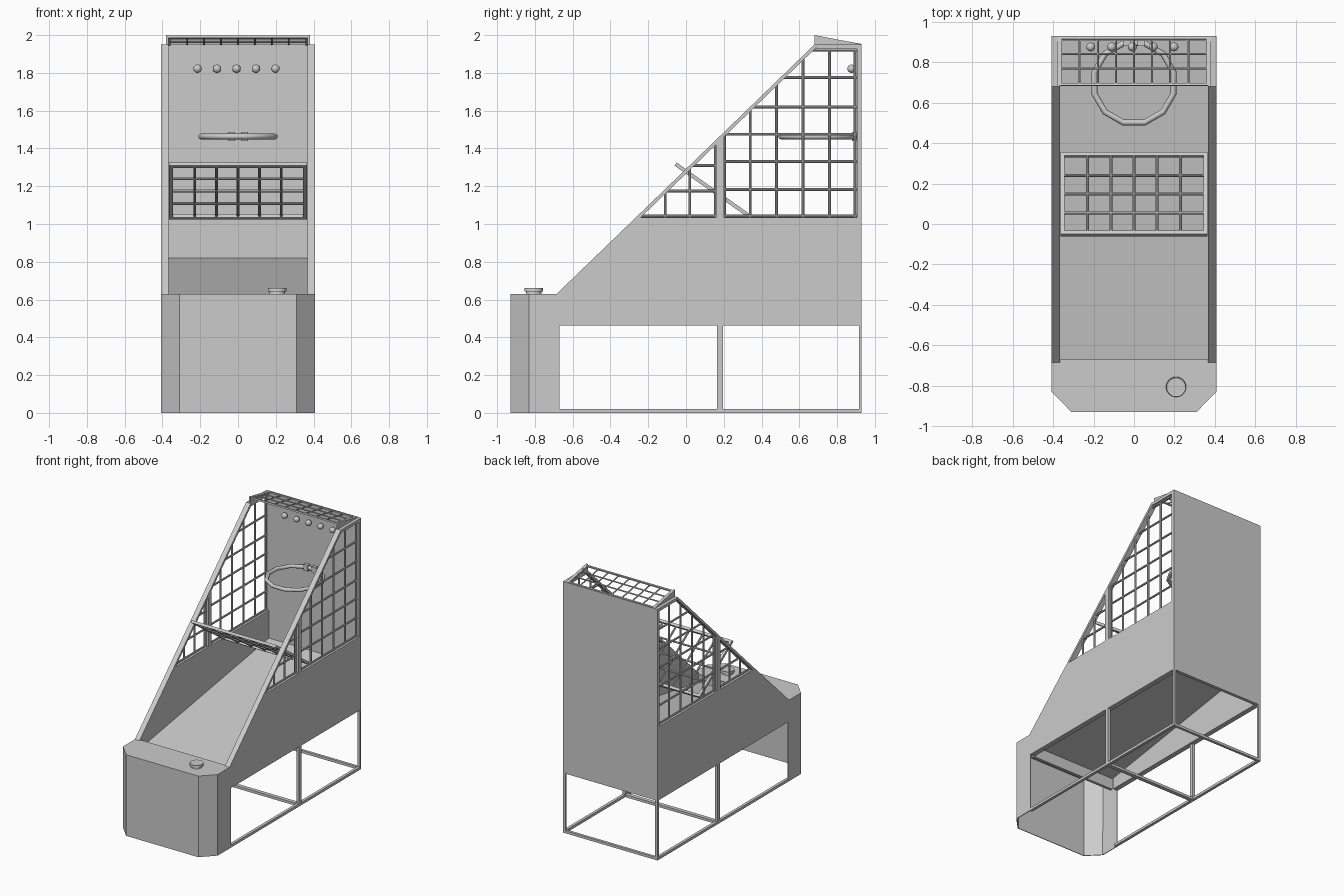
import bpy, bmesh, math
from mathutils import Vector, Matrix

if "Cube" in bpy.data.objects:
    bpy.data.objects.remove(bpy.data.objects["Cube"])

grey = bpy.data.materials.new("plain_grey")
grey.use_nodes = True
COLOUR = (0.6, 0.6, 0.6, 1)
grey.diffuse_color = COLOUR
grey.node_tree.nodes["Principled BSDF"].inputs["Base Color"].default_value = COLOUR

W, IN = 0.407, 0.367          # outer and inner half widths
BACK, TOP, SILL, BASE = 0.93, 1.95, 1.035, 0.463
FOOT, CREST = -0.265, 0.68    # where the slope meets the sill and the top
SLOPE = (TOP - SILL) / (CREST - FOOT)


def finish(name, bm, smooth=False):
    bmesh.ops.recalc_face_normals(bm, faces=bm.faces)
    mesh = bpy.data.meshes.new(name)
    bm.to_mesh(mesh)
    bm.free()
    mesh.materials.append(grey)
    ob = bpy.data.objects.new(name, mesh)
    bpy.context.collection.objects.link(ob)
    if smooth:
        mesh.shade_smooth()
    return ob


def box(bm, lo, hi):
    lo, hi = Vector(lo), Vector(hi)
    m = Matrix.Translation((lo + hi) / 2) @ Matrix.Diagonal((*(hi - lo), 1))
    bmesh.ops.create_cube(bm, size=1, matrix=m)


def wire(bm, p, q, r):
    """Thin eight-sided rod from p to q."""
    p, q = Vector(p), Vector(q)
    turn = (q - p).to_track_quat('Z', 'Y').to_matrix().to_4x4()
    bmesh.ops.create_cone(bm, cap_ends=True, segments=8, radius1=r, radius2=r, depth=(q - p).length,
                          matrix=Matrix.Translation((p + q) / 2) @ turn)


def prism(bm, points, offset):
    face = bm.faces.new([bm.verts.new(p) for p in points])
    new = bmesh.ops.extrude_face_region(bm, geom=[face])["geom"]
    bmesh.ops.translate(bm, vec=offset, verts=[v for v in new if isinstance(v, bmesh.types.BMVert)])


def side_prism(bm, yz, x0, x1):
    prism(bm, [(x0, y, z) for y, z in yz], (x1 - x0, 0, 0))


def slope_z(y):
    return SILL + (y - FOOT) * SLOPE


def slope_y(z):
    return (z - SILL) / SLOPE + FOOT


# Front cabinet: thin shell with chamfered corners, open below and behind
bm = bmesh.new()
prism(bm, [(-W, -0.67, 0), (-W, -0.83, 0), (-0.31, -BACK, 0), (0.31, -BACK, 0),
           (W, -0.83, 0), (W, -0.67, 0)], (0, 0, 0.63))
bmesh.ops.recalc_face_normals(bm, faces=bm.faces)
bmesh.ops.delete(bm, geom=[f for f in bm.faces if f.normal.z < -0.9 or f.normal.y > 0.9],
                 context='FACES_ONLY')
shell = finish("front_cabinet", bm).modifiers.new("wall", 'SOLIDIFY')
shell.thickness = 0.006
shell.offset = -1

# Crossbar under the foot of the ramp
bm = bmesh.new()
box(bm, (-IN, -0.70, BASE), (IN, -0.678, 0.625))
finish("cabinet_header", bm)

# Start button: narrow stem, wider cap and raised rim
bm = bmesh.new()
for r, z0, z1 in ((0.042, 0.628, 0.646), (0.05, 0.643, 0.66)):
    bmesh.ops.create_cone(bm, cap_ends=True, segments=24, radius1=r, radius2=r - 0.002, depth=z1 - z0,
                          matrix=Matrix.Translation((0.208, -0.806, (z0 + z1) / 2)))
top = max(bm.faces, key=lambda f: f.calc_center_median().z)
bmesh.ops.inset_region(bm, faces=[top], thickness=0.007, depth=-0.004)
finish("start_button", bm)

# Side panels with sloping rails, posts and wire mesh
R = 0.0075
for name, s in (("left", 1), ("right", -1)):
    bm = bmesh.new()
    side_prism(bm, [(-0.67, BASE), (BACK, BASE), (BACK, SILL), (FOOT, SILL),
                    (-0.685, 0.63), (-0.685, 0.61), (-0.67, 0.61)], s * IN, s * W)
    side_prism(bm, [(FOOT, SILL), (CREST, TOP), (CREST + 0.026, TOP), (FOOT + 0.026, SILL)],
               s * IN, s * W)
    side_prism(bm, [(0.16, SILL), (0.2, SILL), (0.2, slope_z(0.19)), (0.16, slope_z(0.15))],
               s * IN, s * W)
    box(bm, (s * IN, 0.69, 1.927), (s * W, BACK, TOP))
    finish(name + "_side_panel", bm)

    bm = bmesh.new()
    x = s * 0.387
    for y in (-0.11, 0.02, 0.155, 0.205, 0.34, 0.48, 0.62, 0.76, 0.895):
        wire(bm, (x, y, SILL), (x, y, min(slope_z(y) - 0.013, 1.94)), R)
    for z in (1.042, 1.182, 1.33, 1.475, 1.62, 1.775, 1.922):
        wire(bm, (x, max(slope_y(z) + 0.013, 0.2), z), (x, 0.91, z), R)
    for z in (1.042, 1.175, 1.31):
        wire(bm, (x, slope_y(z) + 0.013, z), (x, 0.16, z), R)
    finish(name + "_side_mesh", bm)

# Backboard
bm = bmesh.new()
box(bm, (-W, 0.905, BASE), (W, BACK, TOP))
finish("backboard", bm)

# Ball ramp rising to the back
bm = bmesh.new()
side_prism(bm, [(-0.68, 0.55), (-0.68, 0.565), (0.91, 0.82), (0.91, 0.805)], -IN, IN)
finish("ball_ramp", bm)

# Stand: floor rails and posts
bm = bmesh.new()
for s in (-1, 1):
    xs = sorted((s * W, s * (W - 0.022)))
    box(bm, (xs[0], -0.68, 0), (xs[1], BACK, 0.02))
    for y0, y1 in ((0.165, 0.195), (0.915, BACK)):
        box(bm, (xs[0], y0, 0), (xs[1], y1, BASE))
for y0, y1 in ((0.165, 0.195), (0.91, BACK)):
    box(bm, (-W, y0, 0), (W, y1, 0.02))
finish("stand", bm)


def net(name, start, end, half, cols, rows, edge, r):
    """Flat framed net spanning x, running from start to end in (y, z)."""
    d = Vector((0, end[0] - start[0], end[1] - start[1]))
    length = d.length
    bm = bmesh.new()
    h = edge / 2
    for x in (-half, half - edge):
        box(bm, (x, 0, -h), (x + edge, length, h))
    for y in (0, length - edge):
        box(bm, (-half, y, -h), (half, y + edge, h))
    for i in range(1, cols):
        x = (half - edge) * (2 * i / cols - 1)
        wire(bm, (x, h, 0), (x, length - h, 0), r)
    for i in range(1, rows):
        y = edge + (length - 2 * edge) * i / rows
        wire(bm, (h - half, y, 0), (half - h, y, 0), r)
    turn = Matrix.Rotation(math.atan2(d.z, d.y), 4, 'X')
    bm.transform(Matrix.Translation((0, *start)) @ turn)
    return finish(name, bm)


# Tilted ball-return net and roof net
net("return_net", (-0.055, 1.317), (0.35, 1.032), 0.364, 6, 4, 0.02, R)
net("roof_net", (0.685, 1.991), (0.925, 1.948), 0.37, 8, 3, 0.012, 0.005)

# Roof wedge cheeks
bm = bmesh.new()
for s in (-1, 1):
    side_prism(bm, [(0.68, TOP), (0.68, 2.0), (BACK, 1.952), (BACK, TOP)], s * 0.367, s * 0.382)
finish("roof_cheeks", bm)

# Hoop ring
bpy.ops.mesh.primitive_torus_add(major_segments=12, minor_segments=8, major_radius=0.203,
                                 minor_radius=0.015, location=(0, 0.698, 1.463),
                                 rotation=(0, 0, math.radians(15)))
hoop = bpy.context.object
hoop.name = "hoop"
hoop.data.materials.append(grey)
bpy.ops.object.shade_smooth_by_angle(angle=math.radians(50))

# Hoop brackets
bm = bmesh.new()
for s in (-1, 1):
    box(bm, (s * 0.035 - 0.018, 0.88, 1.44), (s * 0.035 + 0.018, 0.907, 1.487))
finish("hoop_brackets", bm)

# Row of lamps
bm = bmesh.new()
for i in range(5):
    bmesh.ops.create_uvsphere(bm, u_segments=16, v_segments=10, radius=0.022,
                              matrix=Matrix.Translation((-0.008 + (i - 2) * 0.103, 0.876, 1.822)))
finish("lamps", bm, smooth=True)
